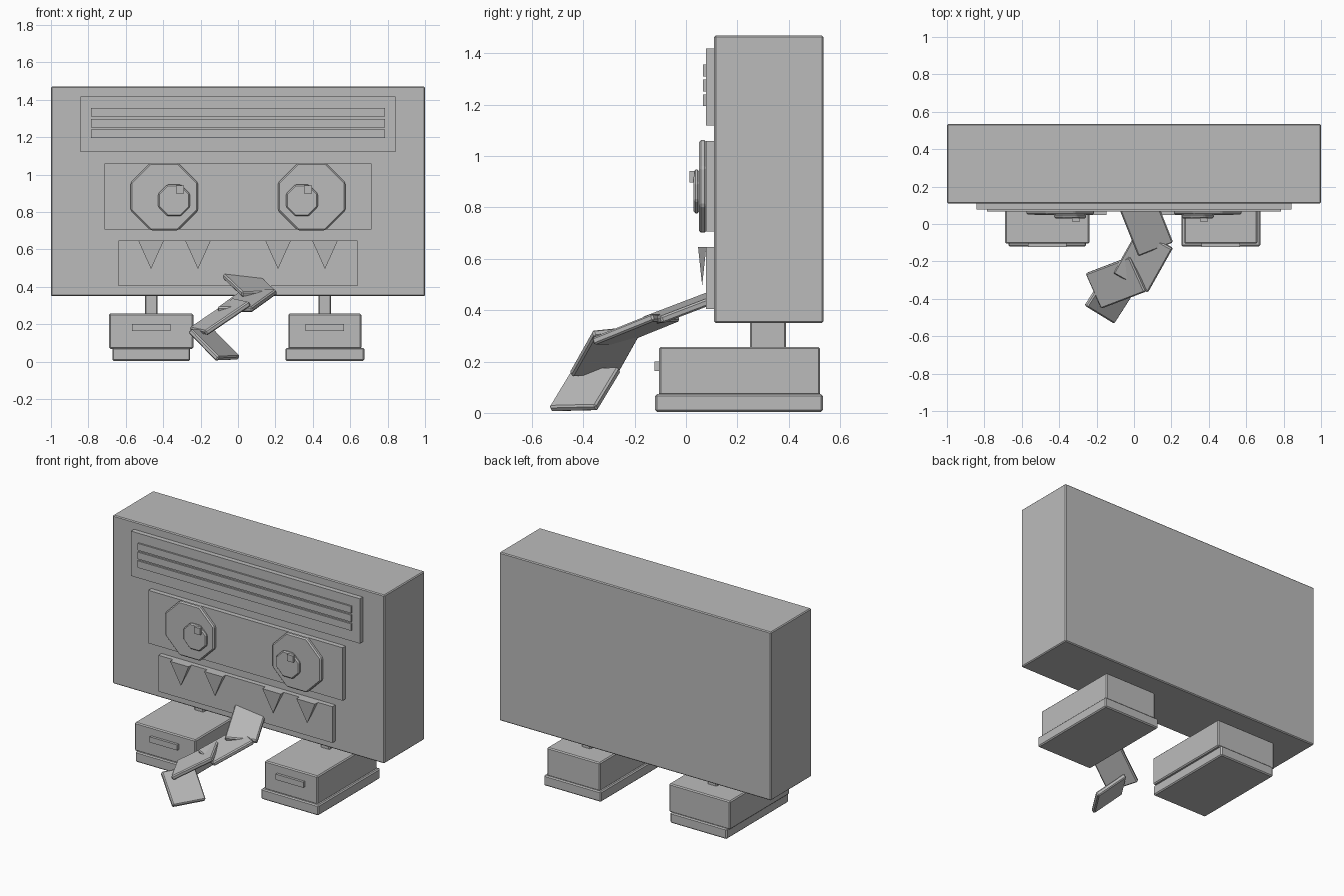
import bpy, bmesh, math
from mathutils import Vector, Matrix

if "Cube" in bpy.data.objects:
    bpy.data.objects.remove(bpy.data.objects["Cube"])

grey = bpy.data.materials.new("plain grey")
grey.diffuse_color = (0.5, 0.5, 0.5, 1)
grey.use_nodes = True
grey.node_tree.nodes["Principled BSDF"].inputs["Base Color"].default_value = grey.diffuse_color


def finish(name, bm, bevel=0):
    if bevel:
        bmesh.ops.bevel(bm, geom=bm.edges[:], offset=bevel, segments=1,
                        affect='EDGES', profile=0.5)
    bmesh.ops.recalc_face_normals(bm, faces=bm.faces[:])
    me = bpy.data.meshes.new(name)
    bm.to_mesh(me)
    bm.free()
    me.materials.append(grey)
    ob = bpy.data.objects.new(name, me)
    bpy.context.collection.objects.link(ob)
    return ob


def box(name, x0, x1, y0, y1, z0, z1, bevel=0):
    bm = bmesh.new()
    m = Matrix.Translation(((x0 + x1) / 2, (y0 + y1) / 2, (z0 + z1) / 2))
    m = m @ Matrix.Diagonal((x1 - x0, y1 - y0, z1 - z0, 1))
    bmesh.ops.create_cube(bm, size=1, matrix=m)
    return finish(name, bm, bevel)


def octagon(name, x, z, flat, y0, y1, bevel):
    bm = bmesh.new()
    r = flat / 2 / math.cos(math.pi / 8)
    m = (Matrix.Translation((x, (y0 + y1) / 2, z)) @ Matrix.Rotation(math.pi / 2, 4, 'X')
         @ Matrix.Rotation(math.pi / 8, 4, 'Z'))
    bmesh.ops.create_cone(bm, cap_ends=True, segments=8, radius1=r, radius2=r,
                          depth=y1 - y0, matrix=m)
    return finish(name, bm, bevel)


def tooth(name, x):
    bm = bmesh.new()
    top = [bm.verts.new((x + sx * 0.068, 0.063 + sy * 0.016, 0.646))
           for sx, sy in ((-1, -1), (1, -1), (1, 1), (-1, 1))]
    tip = bm.verts.new((x, 0.063, 0.495))
    bm.faces.new(top)
    for i in range(4):
        bm.faces.new((top[i], top[(i + 1) % 4], tip))
    return finish(name, bm)


def plate(name, a, b, c, thick=0.03):
    """Flat slab: a-b is one end edge, b-c one long edge."""
    a, b, c = Vector(a), Vector(b), Vector(c)
    centre = (a + c) / 2
    l, w = c - b, a - b
    u = l.normalized()
    v = (w - u * w.dot(u)).normalized()
    n = u.cross(v)
    m = Matrix((u * l.length, v * w.length, n * thick)).transposed().to_4x4()
    bm = bmesh.new()
    bmesh.ops.create_cube(bm, size=1, matrix=Matrix.Translation(centre) @ m)
    return finish(name, bm, 0.007)


# Cabinet body and front panels
box("body", -1, 1, 0.11, 0.535, 0.35, 1.47, 0.006)
box("vent_panel", -0.842, 0.842, 0.078, 0.112, 1.12, 1.418)
box("eye_panel", -0.715, 0.715, 0.078, 0.112, 0.706, 1.058)
box("mouth_panel", -0.64, 0.64, 0.078, 0.112, 0.405, 0.646)
for i in range(3):
    z = 1.217 + i * 0.058
    box("vent_bar_%d" % i, -0.785, 0.785, 0.067, 0.08, z - 0.023, z + 0.023)

# Eyes, pupils and glints
for side, s in (("left", -1), ("right", 1)):
    octagon("eye_" + side, s * 0.394, 0.882, 0.36, 0.05, 0.08, 0.008)
    px = s * 0.342
    octagon("pupil_" + side, px, 0.862, 0.17, 0.03, 0.052, 0.007)
    box("glint_" + side, px + 0.01, px + 0.054, 0.013, 0.033, 0.898, 0.942)

# Teeth
for i, x in enumerate((-0.465, -0.214, 0.214, 0.465)):
    tooth("tooth_%d" % i, x)

# Legs and feet (left shoe is wider than its sole)
for side, s, half_shoe, half_sole in (("left", -1, 0.225, 0.208), ("right", 1, 0.195, 0.211)):
    x = s * 0.464
    box("leg_" + side, x - 0.034, x + 0.034, 0.25, 0.39, 0.24, 0.36, 0.006)
    box("shoe_" + side, x - half_shoe, x + half_shoe, -0.105, 0.522, 0.068, 0.257, 0.007)
    box("sole_" + side, x - half_sole, x + half_sole, -0.12, 0.533, 0.004, 0.073, 0.007)
    box("shoe_plate_" + side, x - 0.102, x + 0.102, -0.122, -0.1, 0.163, 0.2)

# Twisting tongue, from mouth to ground
plate("tongue_1", (0.1, 0.175, 0.465), (-0.09, 0.11, 0.465), (0.02, -0.165, 0.36))
plate("tongue_2", (0.02, -0.03, 0.37), (0.21, -0.125, 0.375), (0.078, -0.36, 0.28))
plate("tongue_3", (-0.01, -0.17, 0.335), (0.056, -0.363, 0.305), (-0.18, -0.453, 0.145))
plate("tongue_4", (-0.14, -0.26, 0.165), (-0.265, -0.435, 0.17), (-0.115, -0.527, 0.018))
